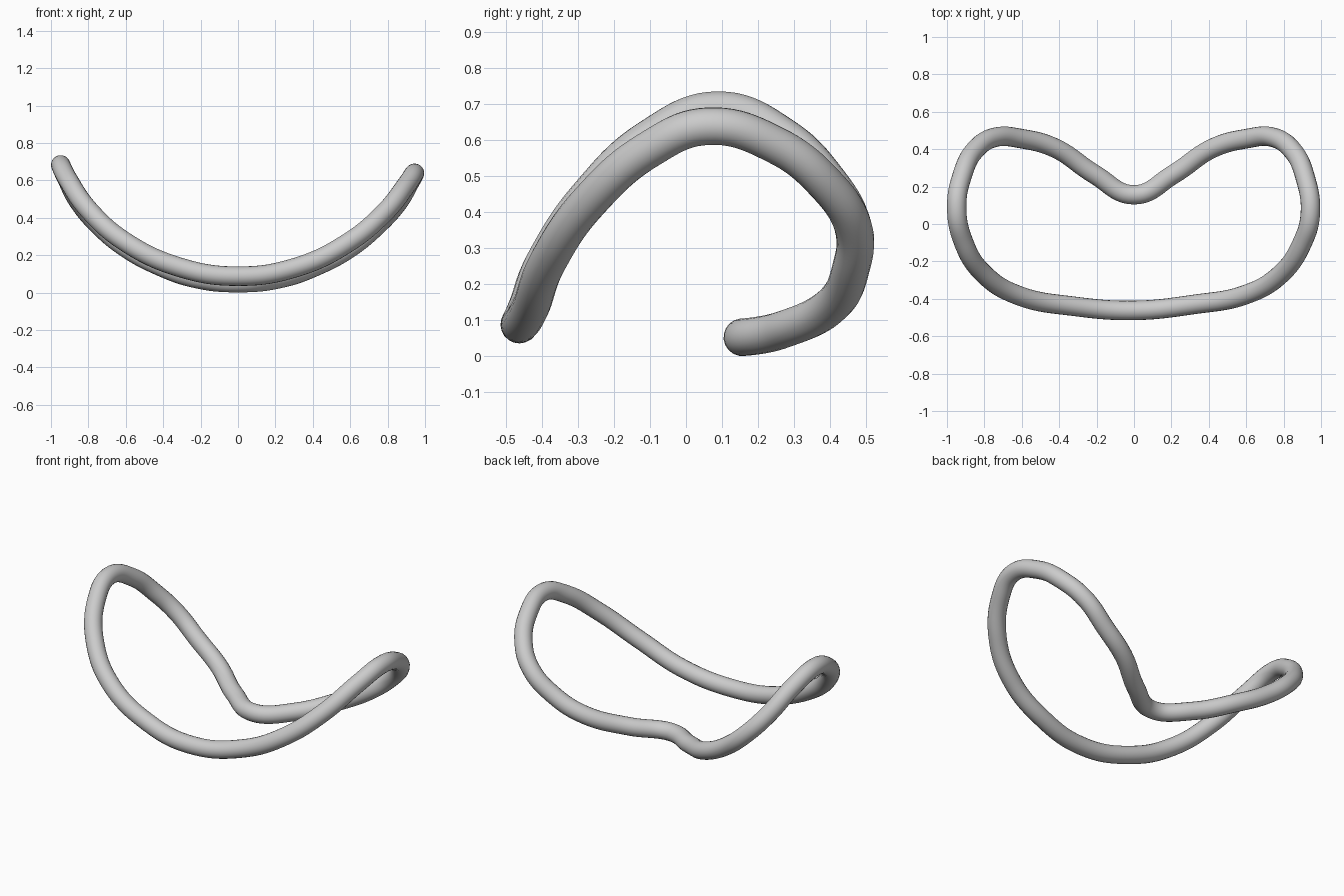
import bpy

# Centreline of the saddle-shaped closed loop, counter-clockwise from the front middle
path = [
    (0.00, -0.462, 0.088), (0.32, -0.43, 0.138), (0.59, -0.38, 0.268),
    (0.78, -0.272, 0.425), (0.90, -0.10, 0.575), (0.943, 0.06, 0.638),
    (0.915, 0.25, 0.585), (0.85, 0.39, 0.475), (0.745, 0.463, 0.36),
    (0.60, 0.456, 0.24), (0.42, 0.405, 0.143), (0.21, 0.265, 0.073),
    (0.00, 0.156, 0.053), (-0.21, 0.265, 0.073), (-0.42, 0.405, 0.143),
    (-0.60, 0.456, 0.24), (-0.745, 0.463, 0.36), (-0.85, 0.395, 0.485),
    (-0.915, 0.27, 0.61), (-0.948, 0.09, 0.683), (-0.91, -0.10, 0.606),
    (-0.80, -0.27, 0.445), (-0.61, -0.385, 0.276), (-0.32, -0.44, 0.138),
]

# Round tube swept along the loop
curve = bpy.data.curves.new("loop_tube", 'CURVE')
curve.dimensions = '3D'
curve.resolution_u = 10
curve.bevel_depth = 0.052
curve.bevel_resolution = 8
spline = curve.splines.new('BEZIER')
spline.bezier_points.add(len(path) - 1)
for bp, co in zip(spline.bezier_points, path):
    bp.co = co
    bp.handle_left_type = bp.handle_right_type = 'AUTO'
spline.use_cyclic_u = True
spline.use_smooth = True

tube = bpy.data.objects.new("loop_tube", curve)
bpy.context.collection.objects.link(tube)

# Turn into a smooth mesh
bpy.context.view_layer.objects.active = tube
tube.select_set(True)
bpy.ops.object.convert(target='MESH')
bpy.ops.object.shade_smooth()
